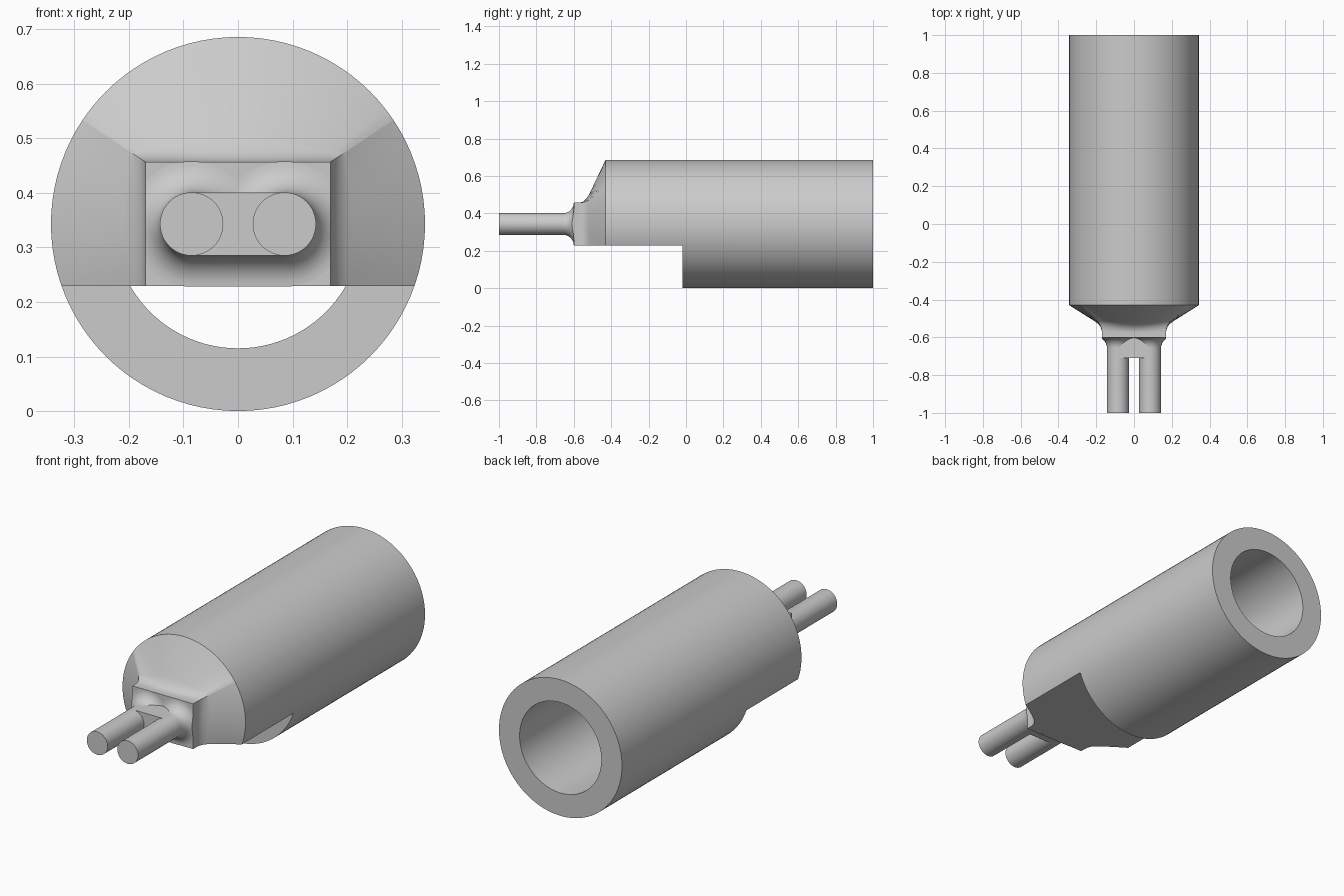
import bpy, bmesh, math
from math import pi, sin, cos

if "Cube" in bpy.data.objects:
    bpy.data.objects.remove(bpy.data.objects["Cube"], do_unlink=True)

R, BORE = 0.343, 0.228          # outer and bore radius
CZ = R                          # height of the axis
FLOOR = 0.229                   # underside of the nose
NECK_X, NECK_Z = 0.17, 0.114    # half size of the neck
NECK_Y = -0.6
STEP_Y = -0.02
PIN_X, PIN_R, FILLET = 0.085, 0.058, 0.057

grey = bpy.data.materials.new("plain grey")
grey.use_nodes = True
grey.diffuse_color = (0.6, 0.6, 0.6, 1)
grey.node_tree.nodes["Principled BSDF"].inputs["Base Color"].default_value = (0.6, 0.6, 0.6, 1)


def finish(name, bm):
    bmesh.ops.recalc_face_normals(bm, faces=bm.faces)
    mesh = bpy.data.meshes.new(name)
    bm.to_mesh(mesh)
    bm.free()
    obj = bpy.data.objects.new(name, mesh)
    bpy.context.collection.objects.link(obj)
    mesh.materials.append(grey)
    return obj


def smooth(obj):
    bpy.ops.object.select_all(action='DESELECT')
    obj.select_set(True)
    bpy.context.view_layer.objects.active = obj
    bpy.ops.object.shade_smooth_by_angle(angle=math.radians(30))


def loft(rings):
    """Skin a list of point rings and cap both ends."""
    bm = bmesh.new()
    loops = [[bm.verts.new(p) for p in ring] for ring in rings]
    n = len(loops[0])
    for a, b in zip(loops, loops[1:]):
        for i in range(n):
            j = (i + 1) % n
            bm.faces.new((a[i], a[j], b[j], b[i]))
    bm.faces.new(loops[0])
    bm.faces.new(loops[-1])
    return bm


def clip(bm, co, normal):
    """Cut away everything on the normal side and close the cut."""
    geom = bm.verts[:] + bm.edges[:] + bm.faces[:]
    cut = bmesh.ops.bisect_plane(bm, geom=geom, plane_co=co, plane_no=normal, clear_outer=True)
    edges = [e for e in cut["geom_cut"] if isinstance(e, bmesh.types.BMEdge)]
    bmesh.ops.holes_fill(bm, edges=edges)


def box(name, x, y0, y1, z0, z1):
    bm = bmesh.new()
    bmesh.ops.create_cube(bm, size=1)
    for v in bm.verts:
        v.co = (v.co.x * 2 * x, y0 if v.co.y < 0 else y1, z0 if v.co.z < 0 else z1)
    return finish(name, bm)


# Body: rectangular neck blending radially into a bored cylinder
corner = math.atan2(NECK_Z, NECK_X)
angles = sorted([2 * pi * i / 96 for i in range(96)] + [corner, pi - corner])


def section(y, s):
    ring = []
    for a in angles:
        c, d = cos(a), sin(a)
        depth = NECK_Z if d > 0 else R    # neck runs on below the floor cut
        neck = min(NECK_X / max(abs(c), 1e-6), depth / max(abs(d), 1e-6))
        r = R + (neck - R) * s
        ring.append((r * c, y, CZ + r * d))
    return ring


def circle(r, y):
    return [(r * cos(a), y, CZ + r * sin(a)) for a in angles]


rings = [section(NECK_Y, 1)]
for i in range(9):                        # concave fillet behind the neck
    t = i / 8
    y = -0.575 * (1 - t) ** 2 - 0.539 * 2 * t * (1 - t) - 0.515 * t * t
    rings.append(section(y, 1 - 0.22 * t * t))
rings += [section(-0.43, 0), circle(R, 1), circle(BORE, 1), circle(BORE, STEP_Y - 0.001)]
body = finish("sleeve_body", loft(rings))

# Remove the lower front half of the body
cutter = box("floor_cutter", 1, -2, STEP_Y, -1, FLOOR)
cutter.hide_render = True
mod = body.modifiers.new("floor_cut", 'BOOLEAN')
mod.operation, mod.solver, mod.object = 'DIFFERENCE', 'EXACT', cutter
bpy.context.view_layer.objects.active = body
bpy.ops.object.modifier_apply(modifier=mod.name)
bpy.data.objects.remove(cutter, do_unlink=True)
smooth(body)

# Quarter-round flare as (offset, y) pairs, from the neck face outwards
flare = [(FILLET * (1 - sin(t)), NECK_Y - FILLET * (1 - cos(t)))
         for t in [pi / 2 * i / 10 for i in range(11)]]


def pill(r, y, x0, x1):
    """Outline of two half circles centred on x0 and x1."""
    ring = []
    for i in range(50):
        a = -pi / 2 + 2 * pi * (i if i < 25 else i - 1) / 48
        ring.append(((x1 if i < 25 else x0) + r * cos(a), y, CZ + r * sin(a)))
    return ring


def disc(r, y, x):
    return [(x + r * cos(2 * pi * i / 48), y, CZ + r * sin(2 * pi * i / 48)) for i in range(48)]


# Note the flare starts flat on the neck face and ends along the pin
flare = [(FILLET * (1 - sin(t)), NECK_Y - FILLET * (1 - cos(t))) for t in
         [pi / 2 * i / 10 for i in range(11)]]

# Two pins, each with its own flare trimmed to the neck width
for side, name in ((1, "left_pin"), (-1, "right_pin")):
    x = side * PIN_X
    rings = [disc(PIN_R + o, y, x) for o, y in flare]
    rings = [disc(PIN_R + FILLET, NECK_Y + 0.01, x)] + rings + [disc(PIN_R, -1, x)]
    bm = loft(rings)
    clip(bm, (side * NECK_X, 0, 0), (side, 0, 0))
    smooth(finish(name, bm))

# Web joining the pins, flared along its underside only
rings = [pill(PIN_R + o, y, -PIN_X, PIN_X) for o, y in flare]
bm = loft(rings)
for side in (1, -1):
    clip(bm, (side * NECK_X, 0, 0), (side, 0, 0))
clip(bm, (0, 0, CZ), (0, 0, 1))
smooth(finish("web_flare", bm))
box("pin_web", PIN_X, -0.71, NECK_Y + 0.01, CZ - PIN_R, CZ + PIN_R)
